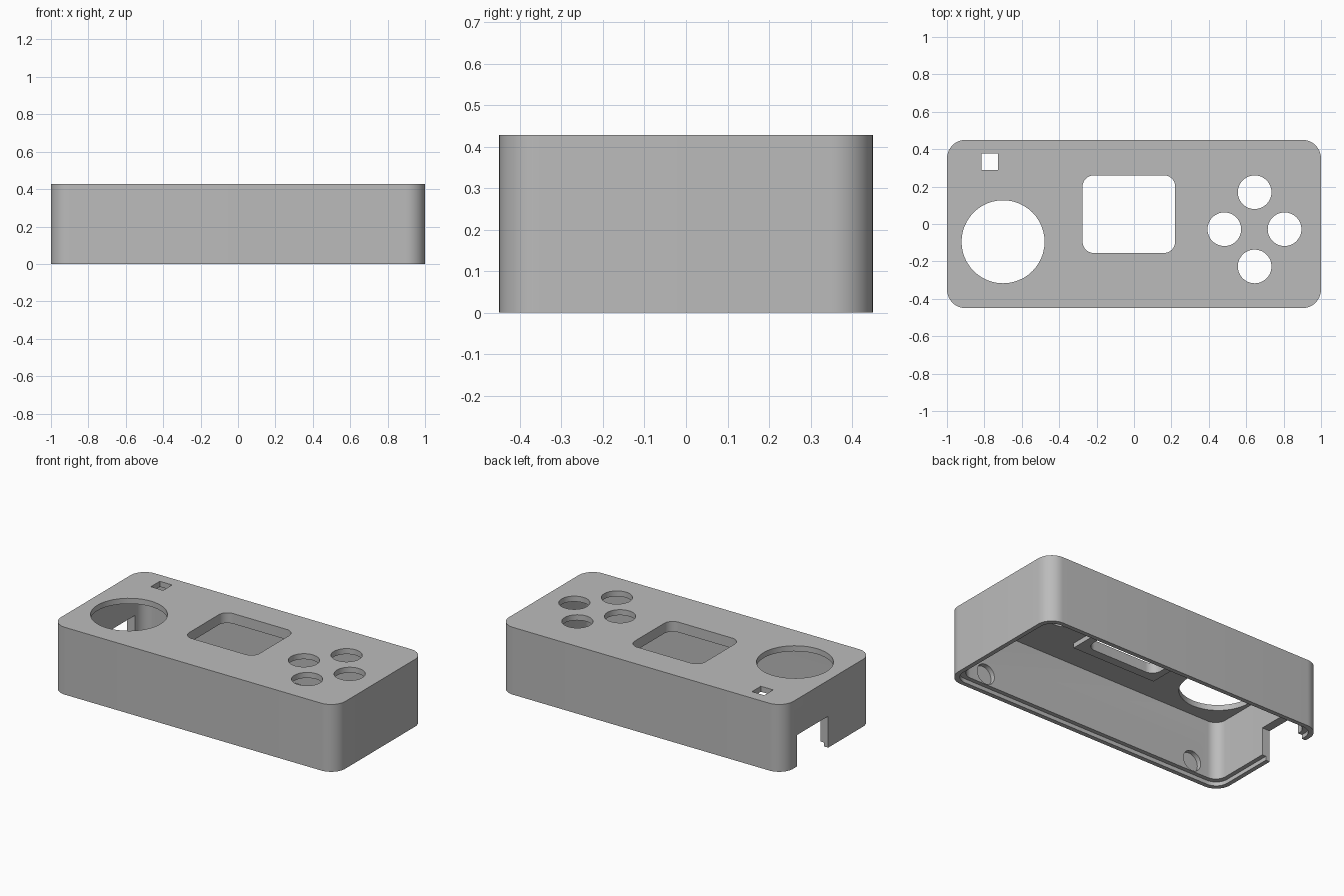
import bpy, bmesh, math

cube = bpy.data.objects.get("Cube")
if cube:
    bpy.data.objects.remove(cube, do_unlink=True)

grey = bpy.data.materials.new("plain_grey")
grey.use_nodes = True
COLOUR = (0.5, 0.5, 0.5, 1)
grey.diffuse_color = COLOUR
grey.node_tree.nodes["Principled BSDF"].inputs["Base Color"].default_value = COLOUR


def rounded_prism(name, x0, x1, y0, y1, z0, z1, r=0, steps=12):
    """Upright block with rounded corners; a radius of half the width makes a cylinder."""
    bm = bmesh.new()
    corners = [(x1 - r, y1 - r), (x0 + r, y1 - r), (x0 + r, y0 + r), (x1 - r, y0 + r)]
    pts = []
    for i, (cx, cy) in enumerate(corners):
        for k in range(steps + 1 if r else 1):
            a = math.pi / 2 * (i + k / steps)
            pts.append((cx + r * math.cos(a), cy + r * math.sin(a), z0))
    face = bm.faces.new([bm.verts.new(p) for p in pts])
    bmesh.ops.remove_doubles(bm, verts=bm.verts, dist=1e-5)
    top = bmesh.ops.extrude_face_region(bm, geom=list(bm.faces))["geom"]
    bmesh.ops.translate(bm, vec=(0, 0, z1 - z0),
                        verts=[v for v in top if isinstance(v, bmesh.types.BMVert)])
    bmesh.ops.recalc_face_normals(bm, faces=bm.faces)
    mesh = bpy.data.meshes.new(name)
    bm.to_mesh(mesh)
    bm.free()
    mesh.materials.append(grey)
    obj = bpy.data.objects.new(name, mesh)
    bpy.context.collection.objects.link(obj)
    return obj


def disc(name, x, y, r, z0, z1):
    return rounded_prism(name, x - r, x + r, y - r, y + r, z0, z1, r)


def combine(target, tool, operation="DIFFERENCE"):
    mod = target.modifiers.new(tool.name, "BOOLEAN")
    mod.operation, mod.object, mod.solver = operation, tool, "EXACT"
    bpy.context.view_layer.objects.active = target
    bpy.ops.object.modifier_apply(modifier=mod.name)
    bpy.data.objects.remove(tool, do_unlink=True)


X, Y, H = 1.0, 0.45, 0.428      # outer half sizes and height
WALL, LIP, ROOF = 0.055, 0.028, 0.035
LOW, HIGH = -0.1, H + 0.1       # cutters run past the surfaces

# Outer case, hollow inside, with a stepped rim for the base plate
case = rounded_prism("case", -X, X, -Y, Y, 0, H, 0.1)
combine(case, rounded_prism("hollow", WALL - X, X - WALL, WALL - Y, Y - WALL, LOW, H - ROOF, 0.07))
combine(case, rounded_prism("rim_step", LIP - X, X - LIP, LIP - Y, Y - LIP, LOW, 0.025, 0.08))

# Raised frame under the roof, around the display window
frame = rounded_prism("display_frame", -0.32, 0.27, -0.21, 0.31, H - ROOF - 0.03, H - 0.01)
combine(case, frame, "UNION")

# Openings in the roof
combine(case, rounded_prism("display_window", -0.275, 0.22, -0.155, 0.26, 0.3, HIGH, 0.06))
combine(case, rounded_prism("switch_hole", -0.815, -0.728, 0.288, 0.378, 0.3, HIGH))
combine(case, disc("stick_hole", -0.7, -0.095, 0.222, 0.3, HIGH))
for bx, by in [(0.645, 0.17), (0.645, -0.227), (0.483, -0.028), (0.805, -0.028)]:
    combine(case, disc("button_hole", bx, by, 0.09, 0.3, HIGH))

# Cable notch in the right end wall
combine(case, rounded_prism("cable_notch", -X - 0.1, -0.85, 0, 0.315, LOW, 0.2))

# Shallow round pockets on the inner faces of the long walls
for px in (-0.76, 0.76):
    for side in (-1, 1):
        pocket = disc("pocket", 0, 0, 0.063, -0.03, 0.03)
        pocket.rotation_euler.x = math.pi / 2
        pocket.location = (px, side * (Y - WALL), 0.093)
        bpy.context.view_layer.update()
        combine(case, pocket)

# Smooth the round corners and keep the edges sharp
bpy.ops.object.select_all(action="DESELECT")
case.select_set(True)
bpy.context.view_layer.objects.active = case
bpy.ops.object.shade_smooth_by_angle(angle=math.radians(30))
